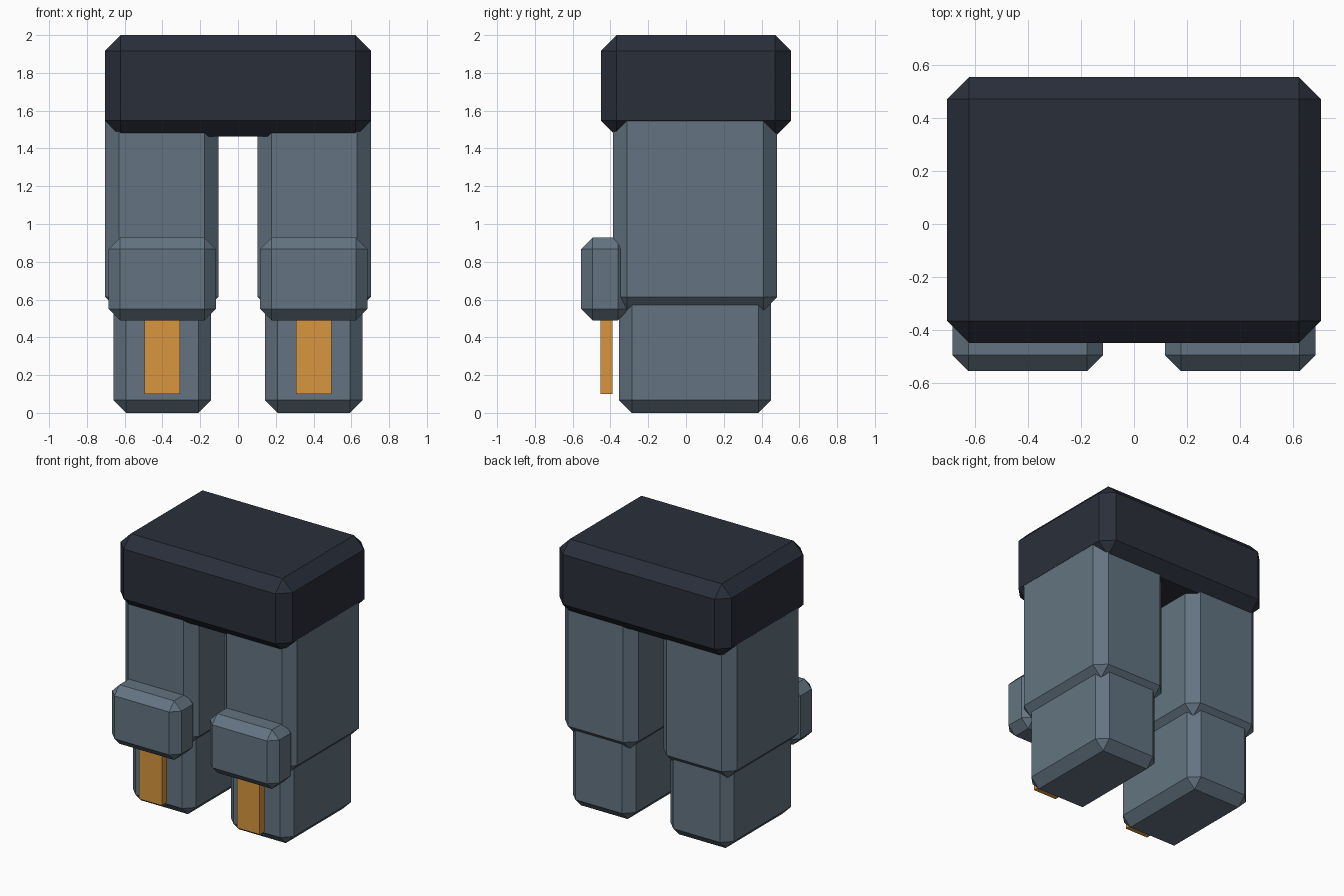
import bpy
import bmesh
from mathutils import Vector

if "Cube" in bpy.data.objects:
    bpy.data.objects.remove(bpy.data.objects["Cube"])


def material(name, rgb):
    m = bpy.data.materials.new(name)
    m.diffuse_color = (*rgb, 1)
    m.use_nodes = True
    m.node_tree.nodes["Principled BSDF"].inputs["Base Color"].default_value = m.diffuse_color
    return m


dark = material("dark", (0.023, 0.028, 0.042))
slate = material("slate", (0.125, 0.175, 0.22))
orange = material("orange", (0.69, 0.30, 0.05))


def block(name, lo, hi, chamfer, mat, mirror=False):
    """Box between two corners, with chamfered edges and optional x mirroring."""
    lo, hi = Vector(lo), Vector(hi)
    mesh = bpy.data.meshes.new(name)
    bm = bmesh.new()
    bmesh.ops.create_cube(bm, size=1)
    bmesh.ops.scale(bm, vec=hi - lo, verts=bm.verts)
    bmesh.ops.translate(bm, vec=(lo + hi) / 2, verts=bm.verts)
    bm.to_mesh(mesh)
    bm.free()
    mesh.materials.append(mat)
    ob = bpy.data.objects.new(name, mesh)
    bpy.context.collection.objects.link(ob)
    if chamfer:
        bevel = ob.modifiers.new("chamfer", 'BEVEL')
        bevel.width = chamfer
        bevel.segments = 1
    if mirror:
        mod = ob.modifiers.new("mirror", 'MIRROR')
        mod.use_mirror_merge = False
    return ob


# Hip block
block("hips", (-0.705, -0.45, 1.464), (0.705, 0.555, 2.0), 0.083, dark)

# Legs, modelled on the +x side and mirrored
block("thighs", (0.103, -0.386, 0.54), (0.704, 0.483, 1.66), 0.074, slate, True)
block("shins", (0.143, -0.354, 0.0), (0.66, 0.45, 0.67), 0.067, slate, True)
block("knee_pads", (0.117, -0.555, 0.49), (0.685, -0.30, 0.928), 0.06, slate, True)

# Orange shin strips
block("shin_strips", (0.308, -0.453, 0.10), (0.495, -0.39, 0.53), 0, orange, True)
